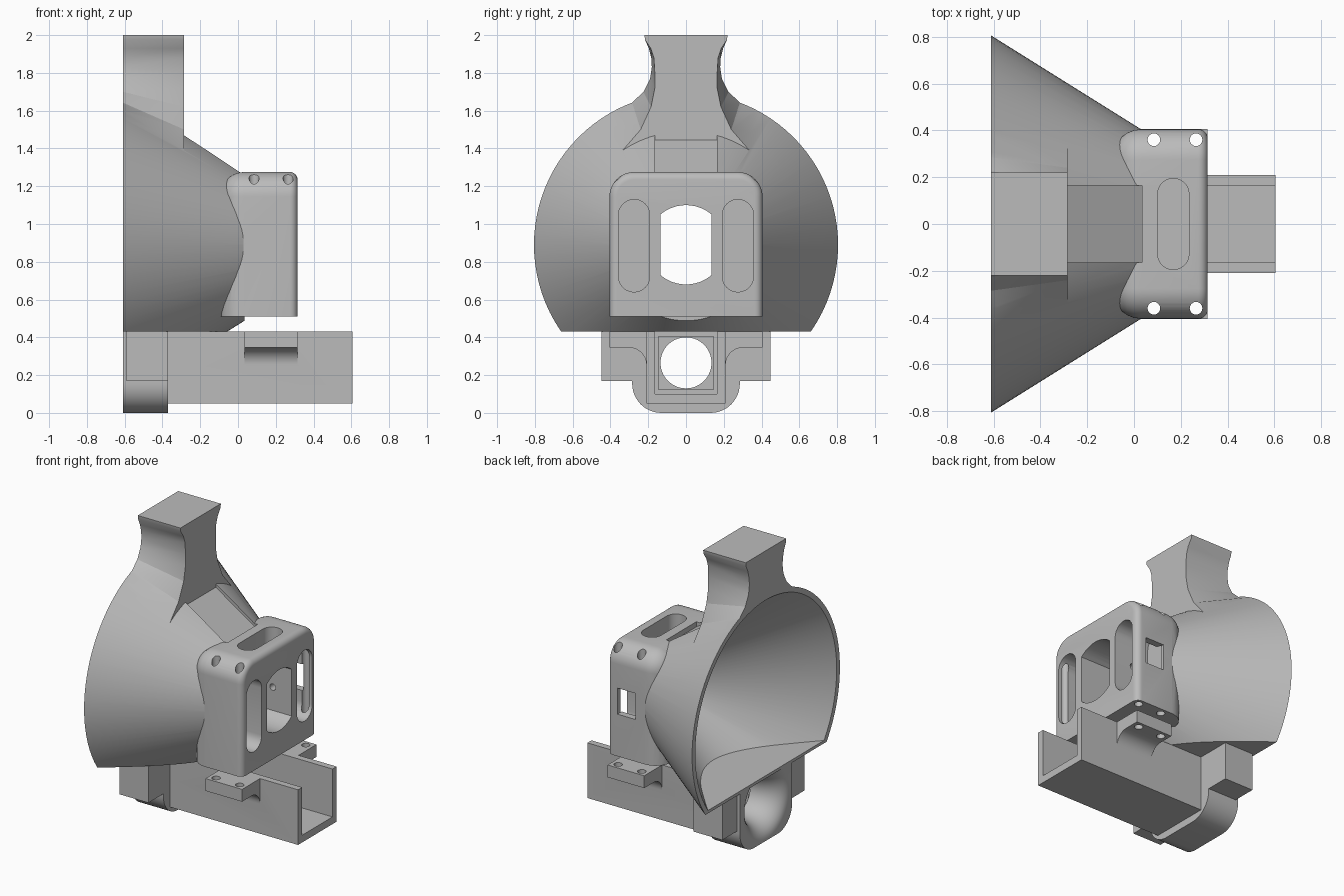
import bpy, bmesh, math

if "Cube" in bpy.data.objects:
    bpy.data.objects.remove(bpy.data.objects["Cube"])

grey = bpy.data.materials.new("plain_grey")
grey.use_nodes = True
COLOUR = (0.5, 0.5, 0.5, 1)
grey.diffuse_color = COLOUR
grey.node_tree.nodes["Principled BSDF"].inputs["Base Color"].default_value = COLOUR

BACK, AXIS, FLOOR = -0.61, 0.89, 0.43   # funnel mouth, funnel axis height, funnel base


def make(name, bm):
    bmesh.ops.recalc_face_normals(bm, faces=bm.faces)
    me = bpy.data.meshes.new(name)
    bm.to_mesh(me)
    bm.free()
    ob = bpy.data.objects.new(name, me)
    bpy.context.collection.objects.link(ob)
    me.materials.append(grey)
    return ob


def loft(rings):
    """Closed skin through rings of equal point count, with end caps."""
    bm = bmesh.new()
    vs = [[bm.verts.new(p) for p in r] for r in rings]
    n = len(vs[0])
    for a, b in zip(vs, vs[1:]):
        for i in range(n):
            j = (i + 1) % n
            bm.faces.new((a[i], a[j], b[j], b[i]))
    bm.faces.new(vs[0])
    bm.faces.new(vs[-1])
    bmesh.ops.recalc_face_normals(bm, faces=bm.faces)
    bm.normal_update()
    return bm


def prism(name, pts, lo, hi, axis="x"):
    """Extrude a 2D outline: (y, z) along x, (x, y) along z, or (x, z) along y."""
    place = {"x": lambda p, t: (t, *p), "z": lambda p, t: (*p, t),
             "y": lambda p, t: (p[0], t, p[1])}[axis]
    return make(name, loft([[place(p, t) for p in pts] for t in (lo, hi)]))


def box(name, x, y, z):
    return prism(name, [(y[0], z[0]), (y[1], z[0]), (y[1], z[1]), (y[0], z[1])], *x)


def arc(cx, cy, r, a0, a1, n=12):
    return [(cx + r * math.cos(math.radians(a0 + (a1 - a0) * i / n)),
             cy + r * math.sin(math.radians(a0 + (a1 - a0) * i / n))) for i in range(n + 1)]


def stadium(cx, cy, r, half):
    """Upright slot with round ends."""
    return arc(cx, cy + half - r, r, 0, 180) + arc(cx, cy - half + r, r, 180, 360)


def ring(x, r, height, n=96, limit=9):
    """Circle facing along x, with its sides flattened at y = +-limit."""
    return [(x, max(-limit, min(limit, r * math.cos(math.tau * i / n))),
             height + r * math.sin(math.tau * i / n)) for i in range(n)]


def cut_below(bm, z):
    bmesh.ops.bisect_plane(bm, geom=bm.verts[:] + bm.edges[:] + bm.faces[:],
                           plane_co=(0, 0, z), plane_no=(0, 0, 1), clear_inner=True)
    bmesh.ops.holes_fill(bm, edges=[e for e in bm.edges if e.is_boundary])
    return bm


def combine(target, others, op):
    for o in others:
        m = target.modifiers.new(op, "BOOLEAN")
        m.operation, m.solver, m.object = op, "EXACT", o
        dg = bpy.context.evaluated_depsgraph_get()
        me = bpy.data.meshes.new_from_object(target.evaluated_get(dg))
        target.modifiers.clear()
        target.data = me
        bpy.data.objects.remove(o)


def finish(ob):
    bpy.ops.object.select_all(action="DESELECT")
    ob.select_set(True)
    bpy.context.view_layer.objects.active = ob
    bpy.ops.object.shade_smooth_by_angle(angle=math.radians(28))


def screw_holes(z0, z1):
    return [prism("hole", arc(x, y, 0.027, 0, 345, 23), z0, z1, "z")
            for x in (0.085, 0.265) for y in (-0.36, 0.36)]


# Funnel
funnel = make("funnel_housing", cut_below(loft([ring(BACK, 0.805, AXIS), ring(0.035, 0.402, AXIS)]), FLOOR))

# Housing block with rounded top and softened front and rear edges
outline = [(-0.405, 0.51), (0.405, 0.51)] + arc(0.275, 1.145, 0.13, 0, 90) + arc(-0.275, 1.145, 0.13, 90, 180)
bm = loft([[(x, *p) for p in outline] for x in (-0.09, 0.315)])
for x, width in ((0.315, 0.04), (-0.09, 0.12)):
    rim = [e for e in bm.edges if all(abs(v.co.x - x) < 1e-4 for v in e.verts)
           and max(v.co.z for v in e.verts) > 0.52]
    bmesh.ops.bevel(bm, geom=rim, offset=width, segments=6, profile=0.5, affect="EDGES")
housing = make("housing", bm)
combine(funnel, [housing], "UNION")

# Flat channel along the top of the funnel
groove = prism("groove", [(-0.285, 1.445), (0.035, 1.24), (0.035, 1.6), (-0.285, 1.6)], -0.165, 0.165, "y")
combine(funnel, [groove], "DIFFERENCE")

# Flared neck, narrower on its forward face
rear = [(.22, 2), (.217, 1.975), (.197, 1.93), (.184, 1.88), (.181, 1.83), (.19, 1.77),
        (.225, 1.7), (.285, 1.643), (.37, 1.6), (.4, 1.45)]
fore = [(.22, 2), (.217, 1.975), (.187, 1.93), (.17, 1.88), (.165, 1.8), (.165, 1.72),
        (.185, 1.62), (.24, 1.5), (.335, 1.39), (.3, 1.3)]
bm = loft([[(BACK, ry, rz), (-0.285, fy, fz), (-0.285, -fy, fz), (BACK, -ry, rz)]
           for (ry, rz), (fy, fz) in zip(rear, fore)])
bmesh.ops.triangulate(bm, faces=bm.faces)
combine(funnel, [make("neck", bm)], "UNION")

# Funnel cavity narrowing to the window, slots, side port and screw holes
bm = loft([ring(BACK - 0.1, 0.852, AXIS), ring(BACK, 0.77, AXIS), ring(0.07, 0.21, AXIS, limit=0.135)])
cavity = make("cavity", cut_below(bm, 0.45))
a = math.degrees(math.acos(0.135 / 0.21))
window = prism("window", arc(0, AXIS, 0.21, a, 180 - a) + arc(0, AXIS, 0.21, 180 + a, 360 - a), 0.0, 0.5)
slots = [prism("slot", stadium(s * 0.275, 0.885, 0.083, 0.245), 0.05, 0.5) for s in (-1, 1)]
top_slot = prism("top_slot", stadium(0.168, 0, 0.067, 0.195), 1.15, 1.4, "z")
port = box("port", (0.1, 0.24), (0.28, 0.5), (0.8, 0.98))
link = prism("link", arc(0.17, AXIS, 0.022, 0, 345, 23), 0.1, 0.25, "y")
combine(funnel, [cavity, window, *slots, top_slot, port, link, *screw_holes(0.4, 1.4)], "DIFFERENCE")
finish(funnel)

# Open channel rail with inlet block
rail = box("channel_rail", (-0.5, 0.605), (-0.21, 0.21), (0.05, FLOOR))
trough = box("trough", (-0.37, 0.7), (-0.165, 0.165), (0.1, 0.6))
combine(rail, [trough], "DIFFERENCE")
inlet = prism("inlet", arc(-0.13, 0.155, 0.155, 180, 270) + arc(0.13, 0.155, 0.155, 270, 360)
              + [(0.285, FLOOR), (-0.285, FLOOR)], BACK, -0.37)
flange = box("flange", (-0.59, -0.37), (-0.447, 0.447), (0.17, FLOOR))

# Mounting ears with concave undersides
ears = []
for s in (-1, 1):
    under = arc(0.3, 0.255, 0.09, 180, 90)
    pts = [(0.19, FLOOR), (0.19, 0.255)] + under + [(0.405, 0.345), (0.405, FLOOR)]
    ears.append(prism("ear", [(s * y, z) for y, z in pts], 0.035, 0.315))
combine(rail, [inlet, flange, *ears], "UNION")

# Bell-mouthed bore, square seat and ear holes
bell = [(BACK + 0.2 * (1 - math.cos(t)), 0.262 - 0.127 * math.sin(t))
        for t in (math.pi / 2 * i / 10 for i in range(11))]
bore = make("bore", loft([ring(x, r, 0.265, 64) for x, r in [(BACK - 0.02, 0.262), *bell, (-0.3, 0.135)]]))
seat = box("seat", (-0.395, -0.3), (-0.145, 0.145), (0.125, 0.405))
combine(rail, [bore, seat, *screw_holes(0.2, 0.6)], "DIFFERENCE")
finish(rail)
